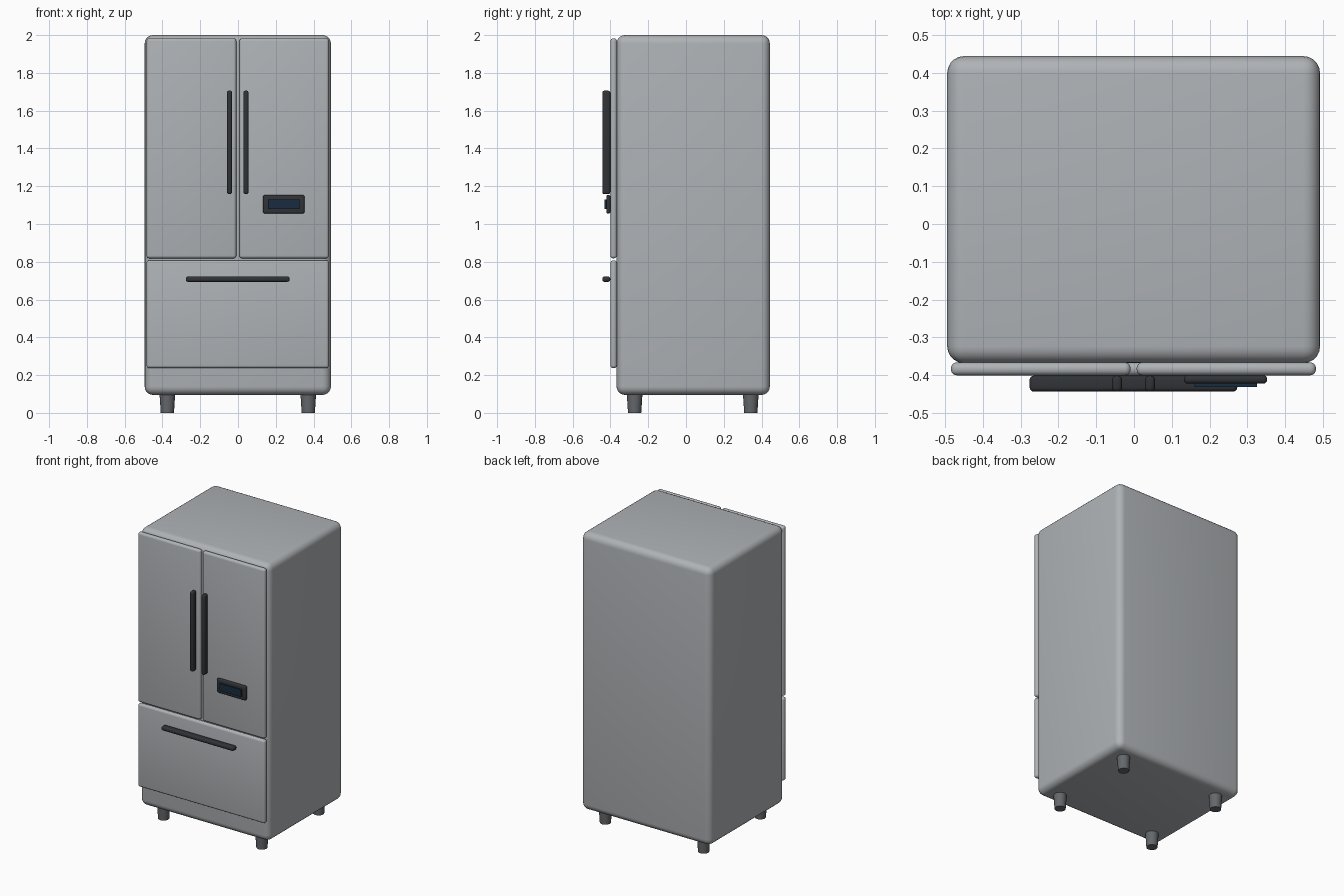
import bpy
import math

if "Cube" in bpy.data.objects:
    bpy.data.objects.remove(bpy.data.objects["Cube"])


def material(name, color):
    m = bpy.data.materials.new(name)
    m.diffuse_color = (*color, 1)
    m.use_nodes = True
    m.node_tree.nodes["Principled BSDF"].inputs["Base Color"].default_value = m.diffuse_color
    return m


steel = material("steel", (0.43, 0.45, 0.47))
dark = material("dark_plastic", (0.03, 0.033, 0.038))
glass = material("screen_glass", (0.01, 0.025, 0.05))
rubber = material("foot_grey", (0.13, 0.14, 0.15))


def finish(ob, name, mat):
    ob.name = name
    ob.data.materials.append(mat)
    bpy.ops.object.shade_smooth_by_angle(angle=math.radians(35))
    return ob


def box(name, x, y, z, bevel, mat, segments=4):
    """Rounded box given its (min, max) range on each axis."""
    ranges = (x, y, z)
    bpy.ops.mesh.primitive_cube_add(size=1, location=[(a + b) / 2 for a, b in ranges])
    ob = bpy.context.object
    ob.scale = [b - a for a, b in ranges]
    bpy.ops.object.transform_apply(location=False, rotation=False, scale=True)
    if bevel:
        mod = ob.modifiers.new("round", 'BEVEL')
        mod.width = bevel
        mod.segments = segments
        bpy.ops.object.modifier_apply(modifier=mod.name)
    return finish(ob, name, mat)


# Cabinet
box("cabinet", (-0.494, 0.492), (-0.368, 0.444), (0.095, 2.0), 0.045, steel, 5)

# Doors and freezer drawer
DOOR_Y = (-0.400, -0.366)
box("left_door", (-0.484, -0.009), DOOR_Y, (0.818, 1.983), 0.015, steel)
box("right_door", (0.007, 0.481), DOOR_Y, (0.818, 1.983), 0.015, steel)
box("freezer_drawer", (-0.484, 0.481), DOOR_Y, (0.237, 0.808), 0.015, steel)

# Handles
HANDLE_Y = (-0.443, -0.401)
for side, x in (("left", -0.045), ("right", 0.042)):
    box(side + "_door_handle", (x - 0.0135, x + 0.0135), HANDLE_Y, (1.158, 1.706), 0.011, dark)
box("drawer_handle", (-0.276, 0.273), HANDLE_Y, (0.694, 0.722), 0.011, dark)

# Control panel on the right door
box("control_panel", (0.132, 0.352), (-0.422, -0.400), (1.055, 1.154), 0.01, dark)
box("panel_screen", (0.160, 0.325), (-0.431, -0.415), (1.080, 1.129), 0, glass)

# Tapered feet
for row, y in (("front", -0.272), ("back", 0.343)):
    for side, x in (("left", -0.374), ("right", 0.372)):
        bpy.ops.mesh.primitive_cone_add(vertices=20, radius1=0.035, radius2=0.042,
                                        depth=0.11, location=(x, y, 0.055))
        finish(bpy.context.object, f"{row}_{side}_foot", rubber)
